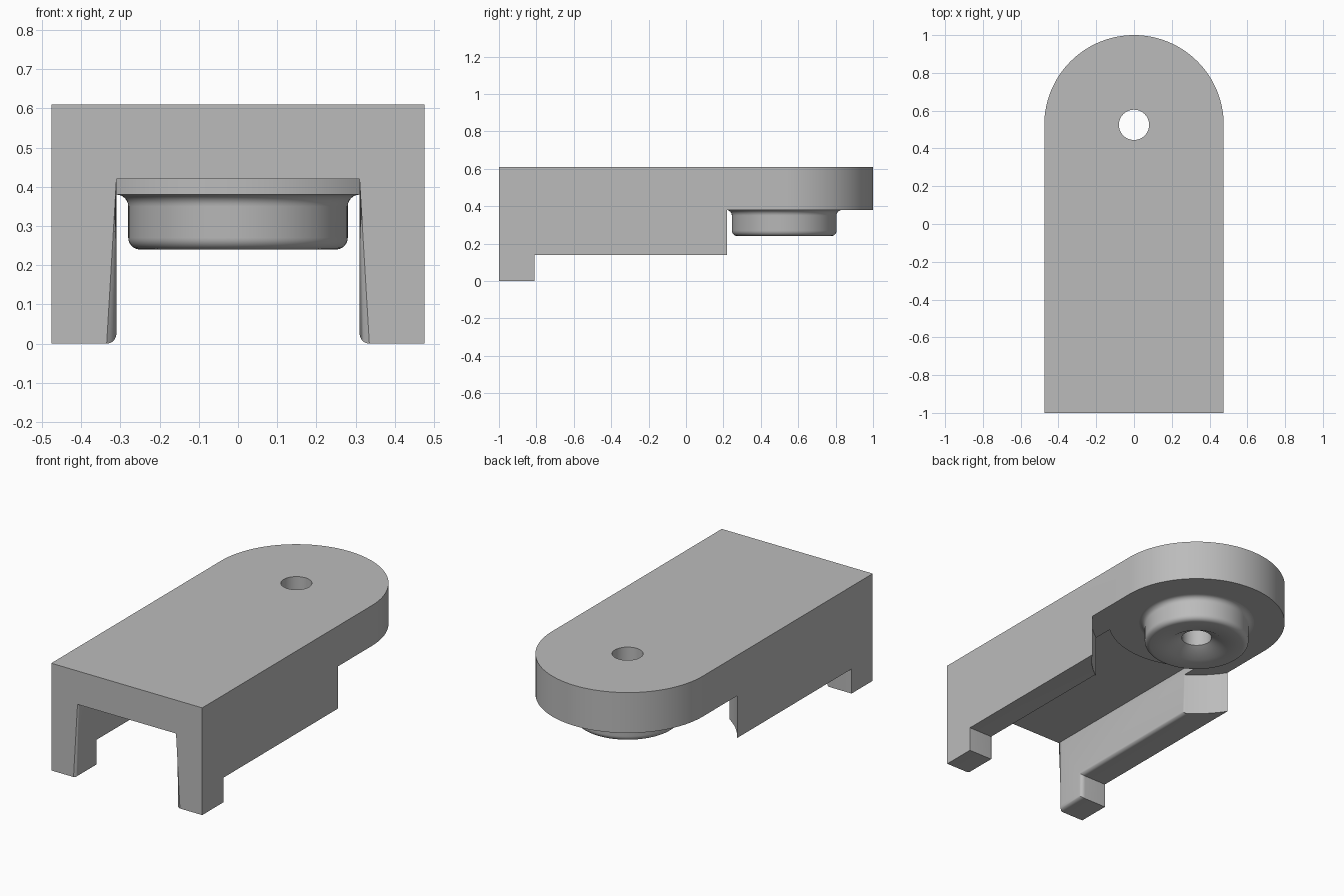
import bpy, bmesh, math
from mathutils import Matrix

if "Cube" in bpy.data.objects:
    bpy.data.objects.remove(bpy.data.objects["Cube"])

HALF, INNER, PIVOT = 0.475, 0.31, 0.525
TOP, CEILING, PLATE = 0.61, 0.42, 0.38
SEGMENTS = 96

grey = bpy.data.materials.new("plain grey")
grey.use_nodes = True
grey.diffuse_color = (0.5, 0.5, 0.5, 1)
grey.node_tree.nodes["Principled BSDF"].inputs["Base Color"].default_value = (0.5, 0.5, 0.5, 1)


def make_object(name, bm):
    bmesh.ops.recalc_face_normals(bm, faces=bm.faces[:])
    mesh = bpy.data.meshes.new(name)
    bm.to_mesh(mesh)
    bm.free()
    obj = bpy.data.objects.new(name, mesh)
    bpy.context.collection.objects.link(obj)
    mesh.materials.append(grey)
    return obj


def prism(name, outline, low, high):
    """Extrude a plan outline from low to high."""
    bm = bmesh.new()
    face = bm.faces.new([bm.verts.new((x, y, low)) for x, y in outline])
    new = bmesh.ops.extrude_face_region(bm, geom=[face])["geom"]
    verts = [g for g in new if isinstance(g, bmesh.types.BMVert)]
    bmesh.ops.translate(bm, verts=verts, vec=(0, 0, high - low))
    return make_object(name, bm)


def arc(radius, start, end, steps, cx=0, cy=PIVOT):
    angles = [start + (end - start) * i / steps for i in range(steps + 1)]
    return [(cx + radius * math.cos(a), cy + radius * math.sin(a)) for a in angles]


def circle(radius):
    return arc(radius, 0, 2 * math.pi, SEGMENTS)[:-1]


def smooth(obj):
    bpy.ops.object.select_all(action='DESELECT')
    obj.select_set(True)
    bpy.context.view_layer.objects.active = obj
    bpy.ops.object.shade_smooth_by_angle(angle=math.radians(32))


# Solid body with a rounded back end
body = prism("bracket_body", [(-HALF, -1), (HALF, -1)] + arc(HALF, 0, math.pi, 64), 0, TOP)

# Cutters: channel ending at the round head, swing clearance, raised rails, pivot hole
reach = math.acos(INNER / HALF)
channel = [(-INNER, -1.2), (INNER, -1.2)] + arc(HALF, -reach, reach - math.pi, 32)
cutters = [
    prism("channel_cutter", channel, -0.2, CEILING),
    prism("clearance_cutter", circle(0.565), -0.2, PLATE),
    prism("rail_cutter", [(-1, -0.81), (1, -0.81), (1, 1.2), (-1, 1.2)], -0.2, 0.14),
    prism("hole_cutter", circle(0.08), -0.2, 1),
]
for cutter in cutters:
    cutter.hide_render = True
    mod = body.modifiers.new(cutter.name, 'BOOLEAN')
    mod.operation, mod.solver, mod.object = 'DIFFERENCE', 'EXACT', cutter

# Bake the cuts, then drop the cutters
graph = bpy.context.evaluated_depsgraph_get()
cut_mesh = bpy.data.meshes.new_from_object(body.evaluated_get(graph))
body.modifiers.clear()
body.data = cut_mesh
for cutter in cutters:
    bpy.data.objects.remove(cutter)

# Round the inner edges of the feet and rails
bm = bmesh.new()
bm.from_mesh(body.data)
bmesh.ops.remove_doubles(bm, verts=bm.verts[:], dist=0.0001)
edges = [e for e in bm.edges
         if all(abs(abs(v.co.x) - INNER) < 0.001 for v in e.verts)
         and min(v.co.z for v in e.verts) < PLATE - 0.01
         and len(e.link_faces) == 2 and e.calc_face_angle_signed(0) > 0.5]
bmesh.ops.bevel(bm, geom=edges, offset=0.025, segments=5, profile=0.5, affect='EDGES')
bm.to_mesh(body.data)
bm.free()
smooth(body)

# Turned pivot boss with flared root, rounded rim and countersunk bore
rim = arc(0.03, 0, -math.pi / 2, 6, 0.25, 0.27)
flare = arc(0.03, math.pi / 2, math.pi, 6, 0.31, 0.35)
profile = flare + rim + [(0.16, 0.24), (0.08, 0.285), (0.08, PLATE)]
bm = bmesh.new()
verts = [bm.verts.new((r, 0, z)) for r, z in profile]
lines = [bm.edges.new(pair) for pair in zip(verts, verts[1:])]
bmesh.ops.spin(bm, geom=verts + lines, cent=(0, 0, 0), axis=(0, 0, 1),
               angle=2 * math.pi, steps=SEGMENTS, use_merge=True)
bmesh.ops.remove_doubles(bm, verts=bm.verts[:], dist=0.0001)
bmesh.ops.transform(bm, matrix=Matrix.Translation((0, PIVOT, 0)), verts=bm.verts[:])
bmesh.ops.recalc_face_normals(bm, faces=bm.faces[:])
boss = make_object("pivot_boss", bm)
smooth(boss)
